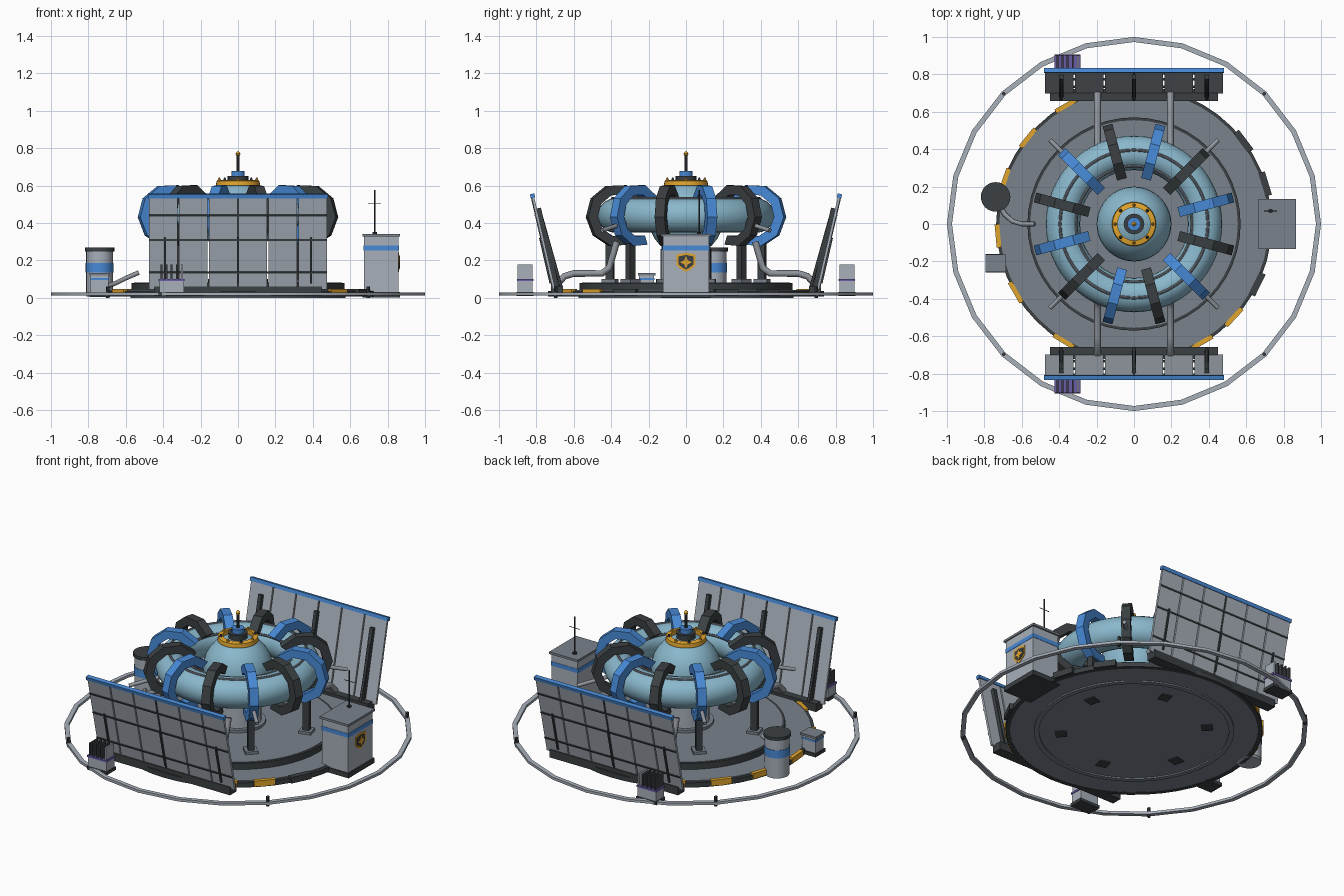
import bpy, bmesh, math
from math import sin, cos, radians, pi
from mathutils import Vector, Matrix

if "Cube" in bpy.data.objects:
    bpy.data.objects.remove(bpy.data.objects["Cube"])


def material(name, *srgb):
    m = bpy.data.materials.new(name)
    col = [((c + 0.055) / 1.055) ** 2.4 for c in srgb] + [1]
    m.diffuse_color = col
    m.use_nodes = True
    m.node_tree.nodes["Principled BSDF"].inputs["Base Color"].default_value = col
    return m


TEAL = material("pale teal", .54, .72, .80)
BLUE = material("blue", .28, .54, .84)
DARK = material("charcoal", .23, .25, .26)
PANEL = material("light grey", .66, .69, .73)
PIPE = material("pipe grey", .57, .59, .62)
FLOOR = material("floor grey", .48, .51, .55)
ORANGE = material("amber", .89, .65, .18)
PURPLE = material("purple", .42, .36, .65)


def finish(name, bm, mat, smooth=False):
    bmesh.ops.recalc_face_normals(bm, faces=bm.faces)
    me = bpy.data.meshes.new(name)
    bm.to_mesh(me)
    bm.free()
    me.materials.append(mat)
    ob = bpy.data.objects.new(name, me)
    bpy.context.collection.objects.link(ob)
    if smooth:
        bpy.ops.object.select_all(action='DESELECT')
        ob.select_set(True)
        bpy.context.view_layer.objects.active = ob
        bpy.ops.object.shade_smooth_by_angle(angle=radians(35))
    return ob


def box(name, mat, loc, size, rx=0, rz=0):
    bm = bmesh.new()
    m = Matrix.Translation(loc) @ Matrix.Rotation(rz, 4, 'Z') @ Matrix.Rotation(rx, 4, 'X')
    bmesh.ops.create_cube(bm, size=1, matrix=m @ Matrix.Diagonal((*size, 1)))
    return finish(name, bm, mat)


def lathe(name, mat, profile, loc=(0, 0, 0), n=32, closed=False, smooth=True):
    """Spin (radius, height) points around z."""
    bm = bmesh.new()
    rings = [[bm.verts.new(Vector(loc) + Vector((r * cos(2 * pi * i / n), r * sin(2 * pi * i / n), z)))
              for i in range(n)] for r, z in profile]
    pairs = list(zip(rings, rings[1:])) + ([(rings[-1], rings[0])] if closed else [])
    for a, b in pairs:
        for i in range(n):
            bm.faces.new((a[i], a[i - 1], b[i - 1], b[i]))
    if not closed:
        bm.faces.new(rings[0])
        bm.faces.new(rings[-1])
    return finish(name, bm, mat, smooth)


def drum(name, mat, r, z0, z1, x=0, y=0, n=32, r2=None):
    return lathe(name, mat, [(r, z0), (r if r2 is None else r2, z1)], (x, y, 0), n)


def band(name, mat, r0, r1, z0, z1, n=48):
    return lathe(name, mat, [(r0, z0), (r1, z0), (r1, z1), (r0, z1)], n=n, closed=True)


def torus(name, mat, major, minor, z, n=64, sides=16):
    prof = [(major + minor * cos(2 * pi * k / sides), z + minor * sin(2 * pi * k / sides)) for k in range(sides)]
    return lathe(name, mat, prof, n=n, closed=True)


def pipe(name, mat, points, r):
    cu = bpy.data.curves.new(name, 'CURVE')
    cu.dimensions = '3D'
    cu.bevel_depth, cu.bevel_resolution, cu.use_fill_caps = r, 2, True
    sp = cu.splines.new('POLY')
    sp.points.add(len(points) - 1)
    for p, co in zip(sp.points, points):
        p.co = (*co, 1)
    cu.materials.append(mat)
    ob = bpy.data.objects.new(name, cu)
    bpy.context.collection.objects.link(ob)
    return ob


def polar(r, deg, z):
    return (r * cos(radians(deg)), r * sin(radians(deg)), z)


# Perimeter rail with its four posts
band("perimeter_rail", PANEL, .973, 1.0, .013, .029, n=24)
for a in range(45, 360, 90):
    drum("rail_post", DARK, .01, 0, .06, *polar(.985, a, 0)[:2], n=8)

# Platform
drum("platform_base", FLOOR, .72, .008, .042, n=48)
band("platform_rim", DARK, .712, .737, .006, .036)
band("underside_ring", FLOOR, .545, .575, 0, .012)
drum("inner_step", DARK, .57, .04, .08, n=48)
drum("inner_deck", FLOOR, .555, .06, .083, n=48)
for a in (-60, -43, 120, 141, 161, 185, 210, 239):
    box("hazard_block", ORANGE, polar(.73, a, .03), (.025, .125, .036), rz=radians(a))
for a in (37, 17, -26):
    box("edge_block", DARK, polar(.733, a, .028), (.036, .13, .038), rz=radians(a))

# Reactor core: pedestal, sphere, ring tube
drum("core_pedestal", PANEL, .135, .08, .26)
drum("pedestal_foot", FLOOR, .16, .08, .1)
arc = [radians(-88 + 176 * k / 16) for k in range(17)]
lathe("core_sphere", TEAL, [(.2 * cos(t), .425 + .2 * sin(t)) for t in arc], n=40)
torus("ring_tube", TEAL, .38, .092, .44, sides=20)
torus("ring_seam", FLOOR, .395, .008, .53, sides=8)
torus("ring_inner_seam", FLOOR, .31, .008, .502, sides=8)

# Crown and beacon
lathe("crown_ring", ORANGE, [(.088, .6), (.118, .6), (.115, .625), (.088, .63)], closed=True)
for a in range(0, 360, 45):
    drum("crown_bolt", DARK if a % 90 else ORANGE, .011, .622, .642, *polar(.1, a, 0)[:2], n=8, r2=.004)
drum("beacon_base", DARK, .055, .61, .65, n=24)
drum("beacon_collar", BLUE, .036, .65, .677, n=24)
drum("beacon_mast", DARK, .009, .67, .765, n=10)
lathe("beacon_lamp", ORANGE, [(.002, .757), (.011, .763), (.013, .771), (.007, .78), (.002, .785)], n=12)


# C-shaped clamps around the ring
def clamp(deg, mat):
    bm = bmesh.new()
    rows = []
    for k in range(8):
        t = radians(-112 + 254 * k / 7)
        row = []
        for rad, w in ((.115, -.027), (.168, -.027), (.168, .027), (.115, .027)):
            v = Vector((.38 + rad * cos(t), w, .44 + rad * sin(t)))
            row.append(bm.verts.new(Matrix.Rotation(radians(deg), 4, 'Z') @ v))
        rows.append(row)
    for a, b in zip(rows, rows[1:]):
        for i in range(4):
            bm.faces.new((a[i], a[i - 1], b[i - 1], b[i]))
    bm.faces.new(rows[0])
    bm.faces.new(rows[-1])
    finish("ring_clamp", bm, mat)


for k in range(12):
    clamp(15 + 30 * k, DARK if k % 2 else BLUE)

# Legs under every other clamp, and diagonal nozzles
for a in range(15, 360, 60):
    box("ring_leg", DARK, polar(.42, a, .19), (.04, .036, .22), rz=radians(a))
    box("leg_foot", FLOOR, polar(.42, a, .09), (.075, .075, .02), rz=radians(a))
    box("leg_anchor", DARK, polar(.42, a, .006), (.065, .065, .008), rz=radians(a))
for a in range(45, 360, 90):
    pipe("diagonal_nozzle", PIPE, [polar(.46, a, .4), polar(.635, a, .36)], .012)

# Two outward-leaning shield walls with their services
LEAN = math.atan(.23)
for s in (-1, 1):
    def on_wall(name, mat, x, z, off, size):
        box(name, mat, (x, s * (.695 + .23 * z + off), z), size, rx=-s * LEAN)

    for k in range(6):
        on_wall("wall_panel", PANEL, -.4 + .16 * k, .295, 0, (.152, .014, .51))
    on_wall("wall_top_rail", BLUE, 0, .545, 0, (.965, .024, .022))
    for z in (.135, .31, .44):
        on_wall("wall_crossbar", DARK, 0, z, .008, (.95, .01, .009))
    on_wall("wall_centre_strip", DARK, 0, .29, .006, (.01, .01, .5))
    for x in (-.39, 0, .39):
        on_wall("wall_strut", DARK, x, .27, -.018, (.024, .024, .43))
        pipe("wall_prop", DARK, [(x, s * .78, .46), (x, s * .665, .05)], .008)
        on_wall("wall_rib", DARK, x, .2, .011, (.01, .012, .25))
    box("wall_plinth", DARK, (0, s * .69, .035), (.9, .065, .05))
    for x in (-.195, .195):
        pipe("coolant_pipe", PIPE, [(x, s * .7, .06), (x, s * .65, .115), (x, s * .6, .13), (x, s * .45, .13),
                                    (x, s * .41, .16), (x, s * .37, .3)], .018)
    # Power unit outside the wall
    box("power_unit", PANEL, (-.355, s * .86, .06), (.13, .08, .08))
    box("power_unit_base", DARK, (-.355, s * .86, .02), (.14, .09, .02))
    box("power_unit_stripe", PURPLE, (-.355, s * .86, .095), (.138, .088, .012))
    for k in range(5):
        box("power_unit_fin", PANEL if k == 4 else DARK, (-.41 + .0275 * k, s * .86, .138), (.01, .08, .08))

# Control cabinet
box("cabinet_base", DARK, (.765, 0, .017), (.2, .26, .03))
box("cabinet_body", PANEL, (.765, 0, .18), (.185, .245, .3))
box("cabinet_roof", FLOOR, (.765, 0, .335), (.2, .265, .014))
box("cabinet_band", BLUE, (.765, 0, .267), (.189, .249, .026))
drum("roof_vent", DARK, .012, .34, .352, .73, .07, n=10)
pipe("antenna_mast", DARK, [(.73, .07, .34), (.73, .07, .575)], .004)
pipe("antenna_crossbar", DARK, [(.695, .07, .505), (.765, .07, .505)], .002)


# Shield-shaped plate on the outer face
def plate(name, mat, x, outline, scale):
    bm = bmesh.new()
    f = bm.faces.new([bm.verts.new((x, y * scale, .19 + z * scale)) for y, z in outline])
    ext = bmesh.ops.extrude_face_region(bm, geom=[f])
    bmesh.ops.translate(bm, vec=(.004, 0, 0), verts=[v for v in ext["geom"] if isinstance(v, bmesh.types.BMVert)])
    finish(name, bm, mat)


shield = [(-1, .8), (0, 1), (1, .8), (1, -.3), (.5, -.75), (0, -1), (-.5, -.75), (-1, -.3)]
star = [(cos(k * pi / 4) * (.45 if k % 2 else 1), sin(k * pi / 4) * (.45 if k % 2 else 1)) for k in range(8)]
plate("badge_rim", ORANGE, .857, shield, .051)
plate("badge_field", DARK, .859, shield, .039)
plate("badge_star", ORANGE, .861, star, .033)

# Storage tank with feed pipe, and junction box
drum("tank_foot", PANEL, .07, .006, .03, -.74, .145, 24)
drum("tank_body", PANEL, .072, .02, .25, -.74, .145, 24)
drum("tank_band", BLUE, .075, .135, .185, -.74, .145, 24)
drum("tank_lid", DARK, .079, .248, .268, -.74, .145, 24)
pipe("tank_pipe", PIPE, [(-.72, .1, .055), (-.69, .05, .065), (-.65, .015, .08), (-.6, 0, .105), (-.53, 0, .135)], .013)
box("junction_base", DARK, (-.74, -.21, .015), (.11, .1, .02))
box("junction_box", PANEL, (-.74, -.21, .07), (.095, .08, .1))
box("junction_stripe", BLUE, (-.74, -.21, .1), (.099, .084, .012))
box("junction_lid", FLOOR, (-.74, -.21, .125), (.11, .095, .014))
